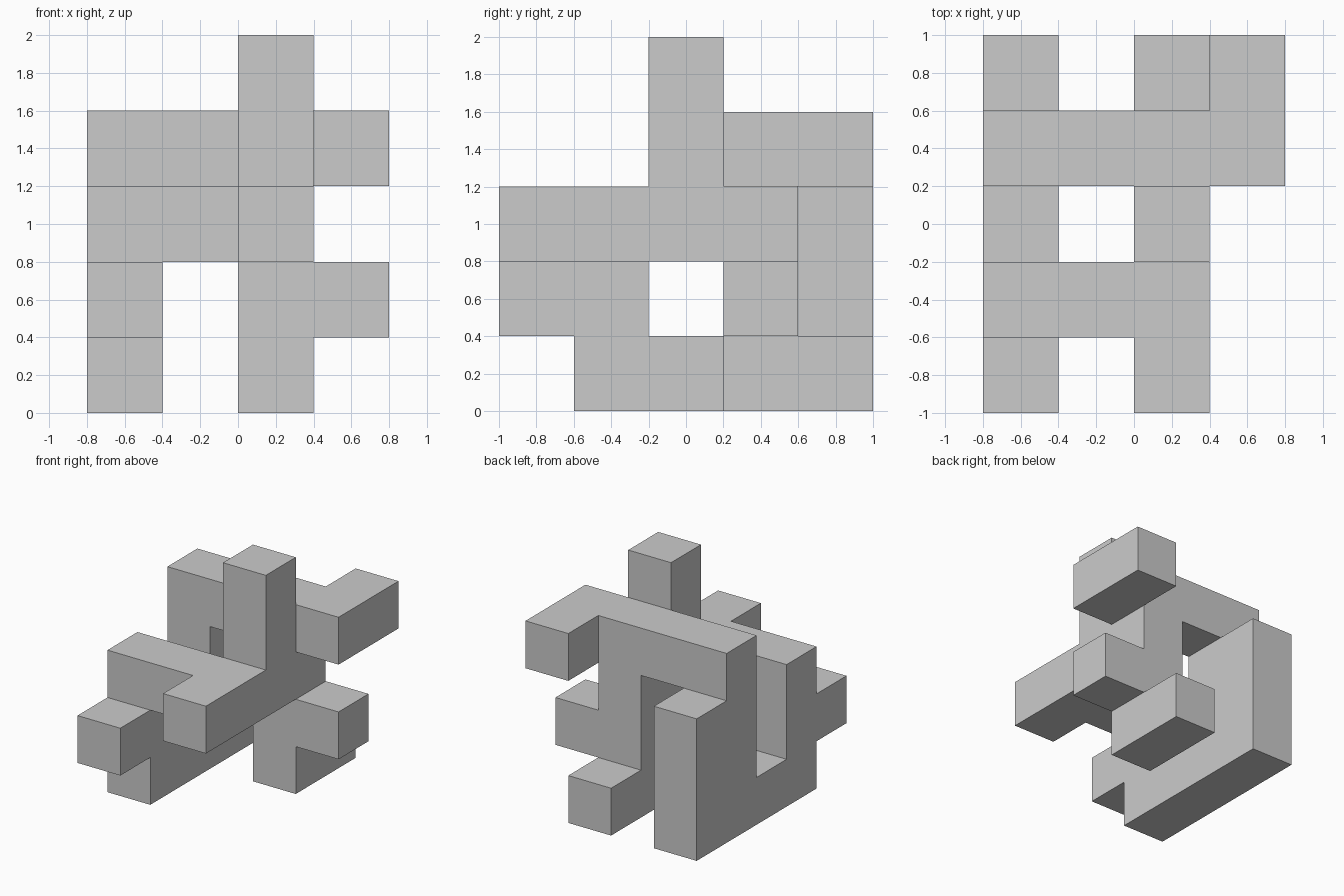
import bpy, bmesh
from mathutils import Vector

if "Cube" in bpy.data.objects:
    bpy.data.objects.remove(bpy.data.objects["Cube"])

S = 0.4                                # cell size
ORIGIN = Vector((-0.8, -1.0, 0.0))     # corner of cell (0, 0, 0)

# Bars as inclusive cell ranges (x, y, z)
BARS = [
    ((0, 1, 0), (0, 4, 0)),   # left foot rail
    ((0, 1, 1), (0, 1, 2)),   # left front post
    ((0, 0, 1), (0, 0, 1)),   # left front stub
    ((0, 3, 1), (0, 4, 2)),   # left rear post
    ((0, 3, 3), (3, 3, 3)),   # upper cross beam
    ((3, 4, 3), (3, 4, 3)),   # upper beam hook
    ((0, 1, 2), (2, 1, 2)),   # front cross beam
    ((2, 0, 2), (2, 3, 2)),   # right long beam
    ((2, 2, 3), (2, 2, 4)),   # tower
    ((2, 3, 0), (2, 3, 2)),   # right rear leg
    ((2, 4, 0), (2, 4, 0)),   # right rear foot
    ((3, 3, 1), (3, 3, 1)),   # right side stub
]


def bar_cells(lo, hi):
    return {(x, y, z)
            for x in range(lo[0], hi[0] + 1)
            for y in range(lo[1], hi[1] + 1)
            for z in range(lo[2], hi[2] + 1)}


cells = set().union(*(bar_cells(lo, hi) for lo, hi in BARS))

# Outer skin: one quad wherever a cell meets empty space
bm = bmesh.new()
for c in sorted(cells):
    for axis in range(3):
        for side in (-1, 1):
            n = list(c)
            n[axis] += side
            if tuple(n) in cells:
                continue
            normal, u = Vector((0, 0, 0)), Vector((0, 0, 0))
            normal[axis] = side
            u[(axis + 1) % 3] = 1
            v = normal.cross(u)
            mid = Vector(c) + Vector((0.5, 0.5, 0.5)) + normal / 2
            corners = [mid + (a * u + b * v) / 2
                       for a, b in ((-1, -1), (1, -1), (1, 1), (-1, 1))]
            bm.faces.new([bm.verts.new(ORIGIN + p * S) for p in corners])

# Weld and merge coplanar quads into clean flat faces
bmesh.ops.remove_doubles(bm, verts=bm.verts[:], dist=0.001)
bmesh.ops.dissolve_limit(bm, angle_limit=0.01, verts=bm.verts[:], edges=bm.edges[:])

mesh = bpy.data.meshes.new("block_frame")
bm.to_mesh(mesh)
bm.free()
bpy.context.collection.objects.link(bpy.data.objects.new("block_frame", mesh))
